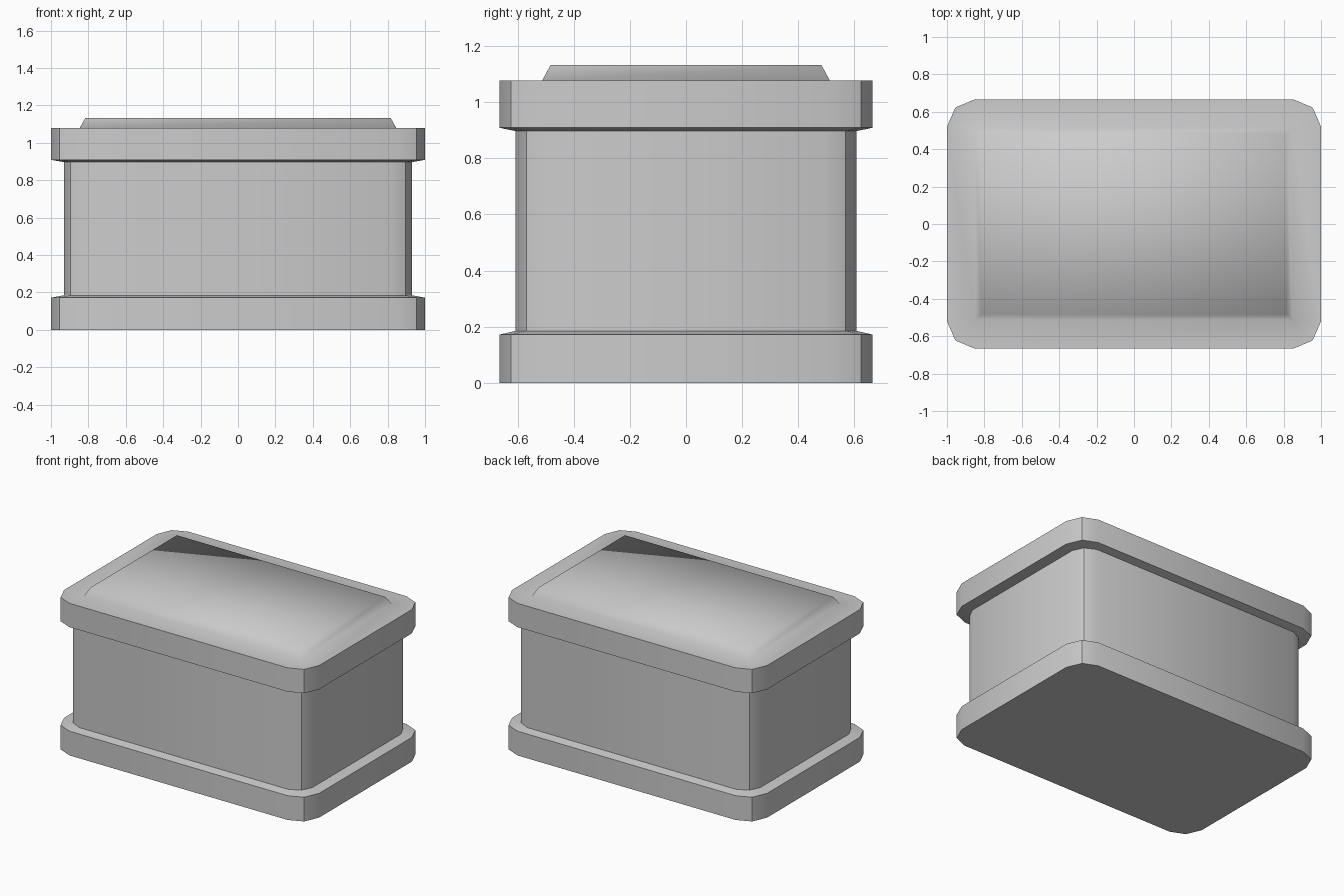
import bpy, bmesh
from math import radians

if "Cube" in bpy.data.objects:
    bpy.data.objects.remove(bpy.data.objects["Cube"])


def ring(hx, hy, z, corner):
    """Rectangle outline with two-step chamfered corners; corner = (cut x, mid x, mid y, cut y)."""
    cx, mx, my, cy = corner
    q = [(hx, hy - cy), (hx - mx, hy - my), (hx - cx, hy)]
    pts = []
    for sx, sy in ((1, 1), (-1, 1), (-1, -1), (1, -1)):
        part = [(sx * x, sy * y, z) for x, y in q]
        pts += part if sx * sy > 0 else part[::-1]
    return pts


def loft(name, sections, cap_bottom=False, cap_top=False):
    """Skin a stack of outlines into one smooth-shaded part."""
    bm = bmesh.new()
    rings = [[bm.verts.new(p) for p in ring(*s)] for s in sections]
    n = len(rings[0])
    for a, b in zip(rings, rings[1:]):
        for i in range(n):
            j = (i + 1) % n
            bm.faces.new((a[i], a[j], b[j], b[i]))
    if cap_bottom:
        bm.faces.new(rings[0][::-1])
    if cap_top:
        bm.faces.new(rings[-1])
    bmesh.ops.remove_doubles(bm, verts=bm.verts, dist=1e-5)
    for f in bm.faces:
        f.smooth = True
    me = bpy.data.meshes.new(name)
    bm.to_mesh(me)
    bm.free()
    me.set_sharp_from_angle(angle=radians(30))
    ob = bpy.data.objects.new(name, me)
    bpy.context.collection.objects.link(ob)
    return ob


WIDE = (0.145, 0.045, 0.042, 0.145)
SLIM = (0.11, 0.035, 0.038, 0.11)
SQUARE = (0, 0, 0, 0)
OUTER = (1.0, 0.665)
INNER = (0.93, 0.607)

# Plinth with a slightly sloped ledge
loft("base", [(*OUTER, 0, WIDE), (*OUTER, 0.172, WIDE), (*INNER, 0.185, SLIM)],
     cap_bottom=True)

# Walls of the box
loft("body", [(*INNER, 0.185, SLIM), (*INNER, 0.897, SLIM)])

# Overhanging lid with a raised panel
lid = loft("lid", [(*INNER, 0.897, SLIM), (*OUTER, 0.909, WIDE),
                   (*OUTER, 1.078, WIDE), (0.847, 0.512, 1.078, SQUARE),
                   (0.817, 0.483, 1.132, SQUARE)], cap_top=True)

# Soften the panel's edges, keeping only its two top end edges crisp
for e in lid.data.edges:
    a, b = (lid.data.vertices[i].co for i in e.vertices)
    panel = max(abs(a.x), abs(b.x)) < 0.848 and min(a.z, b.z) > 1.0
    top_end = min(a.z, b.z) > 1.1 and abs(a.x - b.x) < 1e-4
    if panel and not top_end:
        e.use_edge_sharp = False
